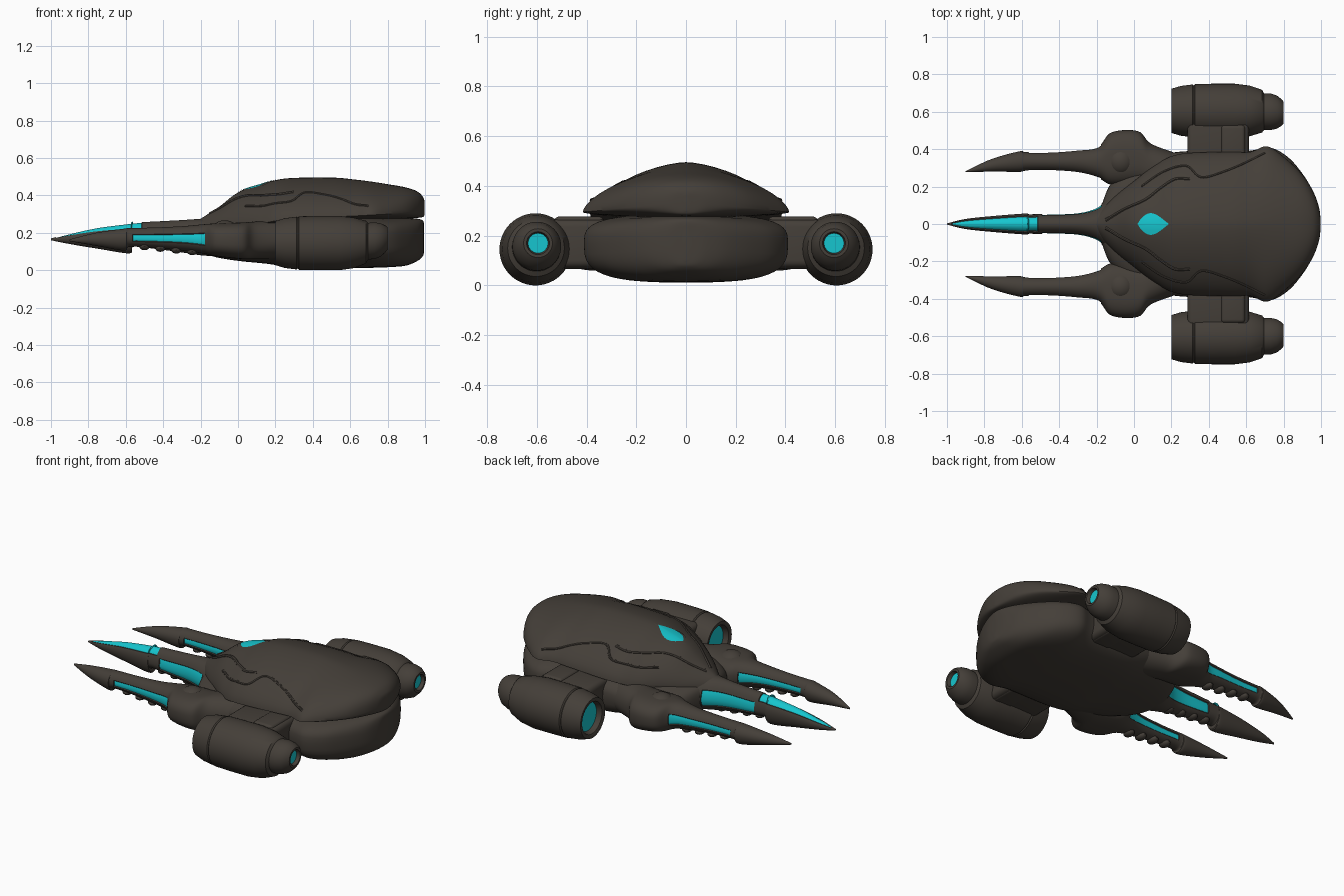
import bpy, bmesh, math
from mathutils import Vector
from mathutils.bvhtree import BVHTree


def material(name, rgb):
    m = bpy.data.materials.new(name)
    m.diffuse_color = (*rgb, 1)
    return m


MATS = [material("dark hull", (0.058, 0.049, 0.040)), material("cyan glow", (0.008, 0.56, 0.62))]


def add_object(name, bm, mirror=False, mat=None):
    me = bpy.data.meshes.new(name)
    bm.to_mesh(me)
    ob = bpy.data.objects.new(name, me)
    bpy.context.collection.objects.link(ob)
    for m in ([mat] if mat else MATS):
        me.materials.append(m)
    if mirror:
        mod = ob.modifiers.new("mirror", 'MIRROR')
        mod.use_axis = (False, True, False)
        mod.use_mirror_merge = False
    return ob


def spline(st, steps):
    # Catmull-Rom interpolation of stations
    out = []
    for i in range(len(st) - 1):
        a, b, c, d = (Vector(st[max(0, min(len(st) - 1, i + k))]) for k in (-1, 0, 1, 2))
        for s in range(steps):
            t = s / steps
            out.append(0.5 * (2 * b + (c - a) * t + (2 * a - 5 * b + 4 * c - d) * t * t
                              + (3 * b - a - 3 * c + d) * t ** 3))
    return out + [Vector(st[-1])]


def loft(name, st, steps=6, seg=48, rule=None, glow_caps=False, mirror=False):
    # station: x, y centre, half width, z bottom, z middle, z top, roundness exponent
    bm = bmesh.new()
    rings = []
    for x, yc, hw, zb, zm, zt, n in spline(st, steps):
        ring = []
        for j in range(seg):
            a = 2 * math.pi * j / seg
            c, s = math.cos(a), math.sin(a)
            y = yc + max(hw, 0.002) * math.copysign(abs(c) ** (2 / n), c)
            z = zm + (zt - zm if s > 0 else zm - zb) * math.copysign(abs(s) ** (2 / n), s)
            ring.append(bm.verts.new((x, y, z)))
        rings.append(ring)
    glow = []
    for r0, r1 in zip(rings, rings[1:]):
        for j in range(seg):
            k = (j + 1) % seg
            f = bm.faces.new((r0[j], r0[k], r1[k], r1[j]))
            if rule and rule(f.calc_center_median().x, 360 * (j + 0.5) / seg):
                glow.append(f)
    for ring in (rings[0], rings[-1]):
        f = bm.faces.new(ring)
        f.material_index = int(glow_caps)
    bmesh.ops.recalc_face_normals(bm, faces=bm.faces)
    if glow:
        # recessed glowing channels
        for f in glow:
            f.material_index = 1
        res = bmesh.ops.inset_region(bm, faces=glow, thickness=0.003, depth=-0.005)
        for f in res["faces"]:
            f.material_index = 0
    return add_object(name, bm, mirror), bm


def box(name, loc, size, bevel):
    bm = bmesh.new()
    bmesh.ops.create_cube(bm, size=1)
    bmesh.ops.scale(bm, vec=size, verts=bm.verts)
    bmesh.ops.translate(bm, vec=loc, verts=bm.verts)
    bmesh.ops.bevel(bm, geom=bm.edges[:], offset=bevel, segments=4, profile=0.5, affect='EDGES')
    return add_object(name, bm, True, MATS[0])


def on_side(a, w):
    return min(abs(a - 180), a, 360 - a) < w


# Lower hull
loft("lower_hull", [
    (-0.17, 0, 0.11, 0.09, 0.16, 0.24, 2.4), (-0.12, 0, 0.22, 0.07, 0.16, 0.25, 2.4),
    (0.0, 0, 0.32, 0.05, 0.16, 0.27, 2.4), (0.15, 0, 0.37, 0.035, 0.16, 0.28, 2.6),
    (0.3, 0, 0.39, 0.017, 0.17, 0.29, 3), (0.6, 0, 0.39, 0.012, 0.17, 0.29, 3),
    (0.72, 0, 0.41, 0.013, 0.17, 0.285, 3.2), (0.82, 0, 0.36, 0.017, 0.17, 0.28, 3.2),
    (0.9, 0, 0.27, 0.025, 0.17, 0.28, 3), (0.96, 0, 0.17, 0.05, 0.17, 0.275, 2.8),
    (0.988, 0, 0.085, 0.075, 0.17, 0.265, 2.6), (0.995, 0, 0.02, 0.1, 0.17, 0.245, 2.2)])

# Domed upper shell
shell, shell_bm = loft("upper_shell", [
    (-0.2, 0, 0.05, 0.18, 0.22, 0.275, 1.8), (-0.1, 0, 0.15, 0.18, 0.23, 0.34, 1.8),
    (0.0, 0, 0.23, 0.19, 0.24, 0.415, 1.7), (0.12, 0, 0.32, 0.21, 0.25, 0.455, 1.6),
    (0.25, 0, 0.375, 0.24, 0.27, 0.49, 1.6), (0.5, 0, 0.385, 0.26, 0.285, 0.495, 1.6),
    (0.62, 0, 0.385, 0.265, 0.29, 0.485, 1.6), (0.71, 0, 0.415, 0.27, 0.295, 0.474, 1.6),
    (0.8, 0, 0.36, 0.27, 0.3, 0.46, 1.8), (0.9, 0, 0.265, 0.275, 0.31, 0.442, 2.1),
    (0.96, 0, 0.17, 0.28, 0.32, 0.42, 2.3), (0.99, 0, 0.085, 0.285, 0.33, 0.39, 2.3),
    (0.998, 0, 0.015, 0.3, 0.33, 0.365, 2)])
tree = BVHTree.FromBMesh(shell_bm)


def shell_z(x, y):
    hit = tree.ray_cast(Vector((x, y, 2)), Vector((0, 0, -1)))[0]
    return hit.z if hit else 0.27


# Glowing eye plate and its dark rim, draped over the shell
def eye(name, x0, x1, w, lift, mat):
    bm = bmesh.new()
    rows = []
    for i in range(21):
        t = i / 20
        x = x0 + (x1 - x0) * t
        h = w * (math.sin(math.pi * t ** 0.8) ** 1.1 if 0 < t < 1 else 0) + 0.002
        rows.append([bm.verts.new((x, h * k / 5, shell_z(x, h * k / 5) + lift)) for k in range(-5, 6)])
    for a, b in zip(rows, rows[1:]):
        for j in range(10):
            bm.faces.new((a[j], b[j], b[j + 1], a[j + 1]))
    add_object(name, bm, mat=mat)


eye("eye_rim", 0.0, 0.21, 0.075, 0.003, MATS[0])
eye("eye_glow", 0.02, 0.185, 0.056, 0.006, MATS[1])


# Raised armour seams on the shell
def ridge(name, pts, r):
    for side in (1, -1):
        cu = bpy.data.curves.new(name, 'CURVE')
        cu.dimensions = '3D'
        cu.bevel_depth = r
        cu.bevel_resolution = 2
        sp = cu.splines.new('POLY')
        path = spline(pts, 8)
        sp.points.add(len(path) - 1)
        for p, q in zip(sp.points, path):
            p.co = (q.x, side * q.y, shell_z(q.x, q.y) - r * 0.4, 1)
        cu.materials.append(MATS[0])
        ob = bpy.data.objects.new(name, cu)
        bpy.context.collection.objects.link(ob)


ridge("brow_ridge", [(-0.15, 0.02), (-0.05, 0.08), (0.06, 0.13), (0.14, 0.19), (0.22, 0.24), (0.3, 0.24)], 0.010)
ridge("cheek_ridge", [(0.04, 0.2), (0.16, 0.28), (0.28, 0.31), (0.36, 0.25), (0.48, 0.28), (0.6, 0.33), (0.7, 0.38)], 0.008)

# Central prong: glowing sides and glowing blade top
loft("centre_prong", [
    (-1.0, 0, 0.003, 0.16, 0.165, 0.17, 2), (-0.9, 0, 0.027, 0.14, 0.17, 0.197, 2),
    (-0.75, 0, 0.043, 0.115, 0.175, 0.23, 2), (-0.58, 0, 0.056, 0.09, 0.175, 0.252, 2),
    (-0.56, 0, 0.052, 0.125, 0.175, 0.255, 2), (-0.45, 0, 0.055, 0.115, 0.17, 0.26, 2),
    (-0.3, 0, 0.062, 0.095, 0.17, 0.268, 2), (-0.2, 0, 0.09, 0.08, 0.165, 0.275, 2),
    (-0.12, 0, 0.15, 0.075, 0.16, 0.28, 2), (0.0, 0, 0.2, 0.07, 0.16, 0.28, 2)],
    rule=lambda x, a: (-0.97 < x < -0.52 and abs(a - 90) < 50) or (-0.5 < x < -0.17 and on_side(a, 30)),
    mirror=False)

# Side prongs with shoulders
loft("side_prong", [
    (-0.9, 0.28, 0.003, 0.155, 0.16, 0.165, 2), (-0.76, 0.314, 0.034, 0.13, 0.165, 0.2, 2),
    (-0.61, 0.334, 0.055, 0.105, 0.17, 0.222, 2), (-0.58, 0.335, 0.050, 0.125, 0.17, 0.225, 2),
    (-0.45, 0.335, 0.050, 0.12, 0.17, 0.228, 2), (-0.3, 0.335, 0.062, 0.105, 0.17, 0.235, 2),
    (-0.19, 0.33, 0.085, 0.09, 0.165, 0.245, 2.2), (-0.12, 0.35, 0.14, 0.075, 0.16, 0.25, 2.6),
    (0.02, 0.355, 0.142, 0.06, 0.155, 0.255, 2.6), (0.09, 0.31, 0.12, 0.06, 0.155, 0.26, 2.3),
    (0.22, 0.26, 0.12, 0.06, 0.155, 0.27, 2)],
    rule=lambda x, a: -0.56 < x < -0.18 and on_side(a, 24), mirror=True)

# Rounded joint on each shoulder
bm = bmesh.new()
bmesh.ops.create_uvsphere(bm, u_segments=32, v_segments=16, radius=0.08)
bmesh.ops.scale(bm, vec=(1, 1, 0.9), verts=bm.verts)
bmesh.ops.translate(bm, vec=(-0.07, 0.335, 0.195), verts=bm.verts)
add_object("shoulder_joint", bm, True, MATS[0])

# Teeth below the side and centre prongs
for y, mir in ((0.335, True), (0, False)):
    bm = bmesh.new()
    for i in range(4):
        ret = bmesh.ops.create_uvsphere(bm, u_segments=12, v_segments=8, radius=0.025)["verts"]
        bmesh.ops.scale(bm, vec=(1.1, 1.5, 0.8), verts=ret)
        bmesh.ops.translate(bm, vec=(-0.5 + 0.085 * i, y, 0.127 - 0.009 * i), verts=ret)
    add_object("prong_teeth", bm, mir, MATS[0])

# Struts carrying the engines
box("engine_strut", (0.45, 0.43, 0.168), (0.33, 0.24, 0.195), 0.03)
box("strut_plate", (0.53, 0.43, 0.172), (0.13, 0.2, 0.21), 0.02)

# Engines: intake at the front, nozzle at the back
engine = [(0.235, 0.085, 0.145), (0.205, 0.095, 0.145), (0.2, 0.105, 0.145), (0.2, 0.118, 0.145),
          (0.25, 0.133, 0.145), (0.314, 0.141, 0.145), (0.32, 0.136, 0.145), (0.326, 0.143, 0.145),
          (0.42, 0.145, 0.145), (0.54, 0.145, 0.145), (0.62, 0.135, 0.146), (0.685, 0.114, 0.15),
          (0.695, 0.098, 0.155), (0.73, 0.098, 0.158), (0.765, 0.088, 0.162), (0.79, 0.07, 0.168),
          (0.8, 0.058, 0.17), (0.8, 0.046, 0.17), (0.78, 0.04, 0.17)]
loft("engine", [(x, 0.605 - (z - 0.145) * 0.4, r, z - r, z, z + r, 2) for x, r, z in engine],
     steps=1, glow_caps=True, mirror=True)

# Apply modifiers and shade smooth
bpy.ops.object.select_all(action='SELECT')
bpy.context.view_layer.objects.active = shell
bpy.ops.object.convert(target='MESH')
bpy.ops.object.shade_smooth_by_angle(angle=math.radians(35))
